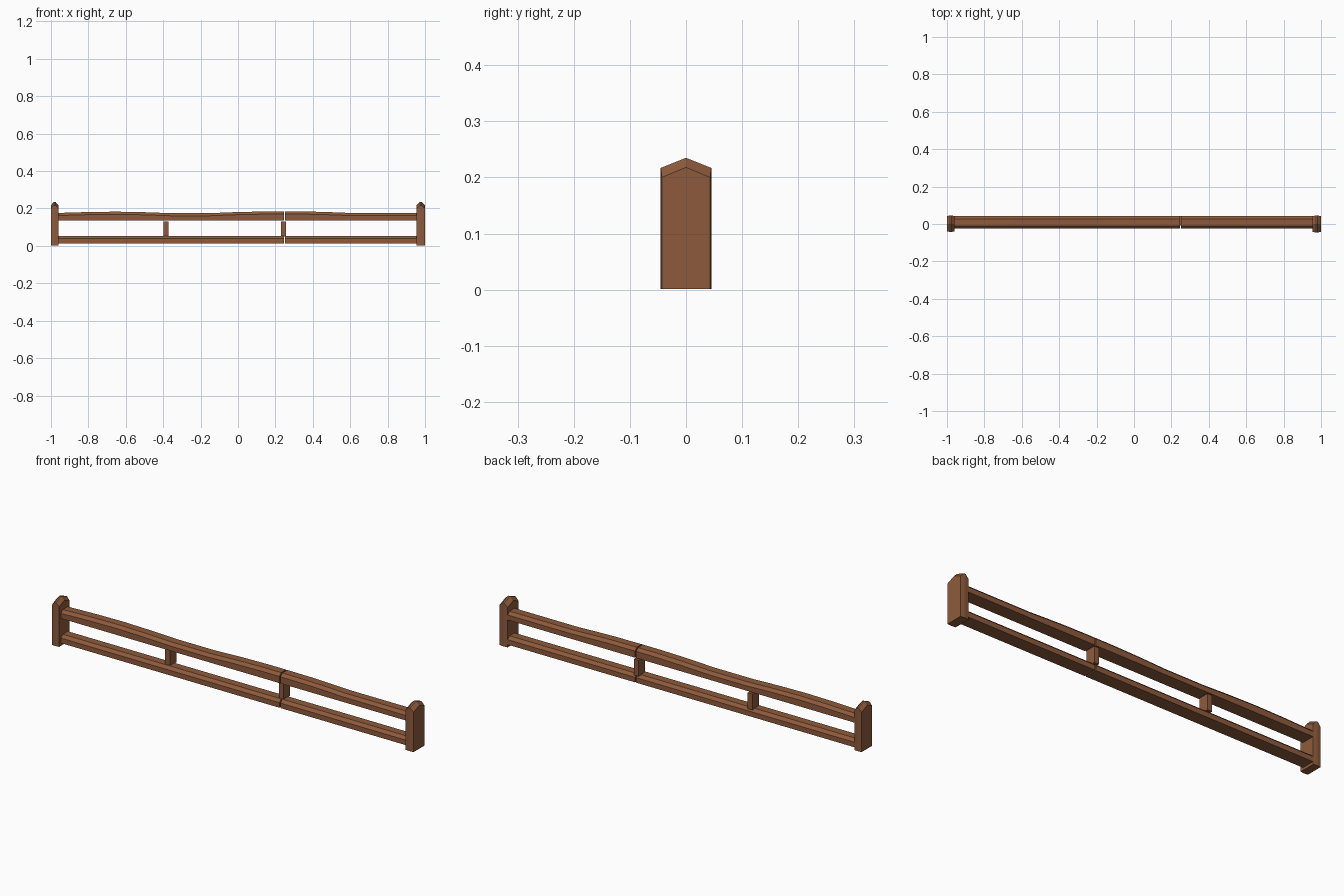
import bpy, bmesh

if "Cube" in bpy.data.objects:
    bpy.data.objects.remove(bpy.data.objects["Cube"])

wood = bpy.data.materials.new("brown_wood")
wood.diffuse_color = (0.27, 0.105, 0.045, 1)
wood.use_nodes = True
wood.node_tree.nodes["Principled BSDF"].inputs["Base Color"].default_value = wood.diffuse_color


def loft(name, rings):
    """Skin a list of equal-sized closed rings and cap both ends."""
    bm = bmesh.new()
    rows = [[bm.verts.new(p) for p in ring] for ring in rings]
    n = len(rows[0])
    for a, b in zip(rows, rows[1:]):
        for i in range(n):
            j = (i + 1) % n
            bm.faces.new((a[i], a[j], b[j], b[i]))
    bm.faces.new(rows[0])
    bm.faces.new(rows[-1])
    bmesh.ops.recalc_face_normals(bm, faces=bm.faces)
    mesh = bpy.data.meshes.new(name)
    bm.to_mesh(mesh)
    bm.free()
    mesh.materials.append(wood)
    ob = bpy.data.objects.new(name, mesh)
    bpy.context.collection.objects.link(ob)
    return ob


def post(name, x0, x1, y0, y1):
    """Flat post whose gabled top is chamfered towards both wide faces."""
    def ring(x, drop, inset):
        a, b = y0 + inset, y1 - inset
        return [(x, a, 0.001), (x, b, 0.001), (x, b, 0.217 - drop),
                (x, 0, 0.235 - drop), (x, a, 0.217 - drop)]
    w = x1 - x0
    loft(name, [ring(x0, 0.017, 0.002), ring(x0 + w * 0.4, 0, 0),
                ring(x0 + w * 0.6, 0, 0), ring(x1, 0.017, 0.002)])


def rail(name, stations, bottom):
    """Beam along x with chamfered upper edges; stations are (x, top height)."""
    f, b, c = -0.025, 0.042, 0.014
    loft(name, [[(x, f, bottom), (x, b, bottom), (x, b, t - c),
                 (x, b - c, t), (x, f + c, t), (x, f, t - c)]
                for x, t in stations])


# End posts
post("left_post", -1.0, -0.96, -0.042, 0.045)
post("right_post", 0.955, 1.0, -0.045, 0.045)

# Worn upper rail, in two lengths
rail("upper_rail_long", [(-0.965, 0.176), (-0.8, 0.181), (-0.65, 0.183),
                         (-0.5, 0.180), (-0.36, 0.175), (-0.15, 0.175),
                         (0.0, 0.181), (0.15, 0.184), (0.246, 0.184)], 0.137)
rail("upper_rail_short", [(0.252, 0.184), (0.4, 0.183), (0.5, 0.180),
                          (0.6, 0.176), (0.96, 0.176)], 0.137)

# Straight lower rail, in two lengths
rail("lower_rail_long", [(-0.965, 0.053), (0.246, 0.053)], 0.014)
rail("lower_rail_short", [(0.252, 0.053), (0.96, 0.053)], 0.014)

# Short spacer blocks standing on the lower rail
for name, x in (("left_spacer", -0.384), ("right_spacer", 0.244)):
    w = 0.013
    loft(name, [[(x - w, -0.008, z), (x + w, -0.008, z),
                 (x + w, 0.044, z), (x - w, 0.044, z)] for z in (0.05, 0.13)])
